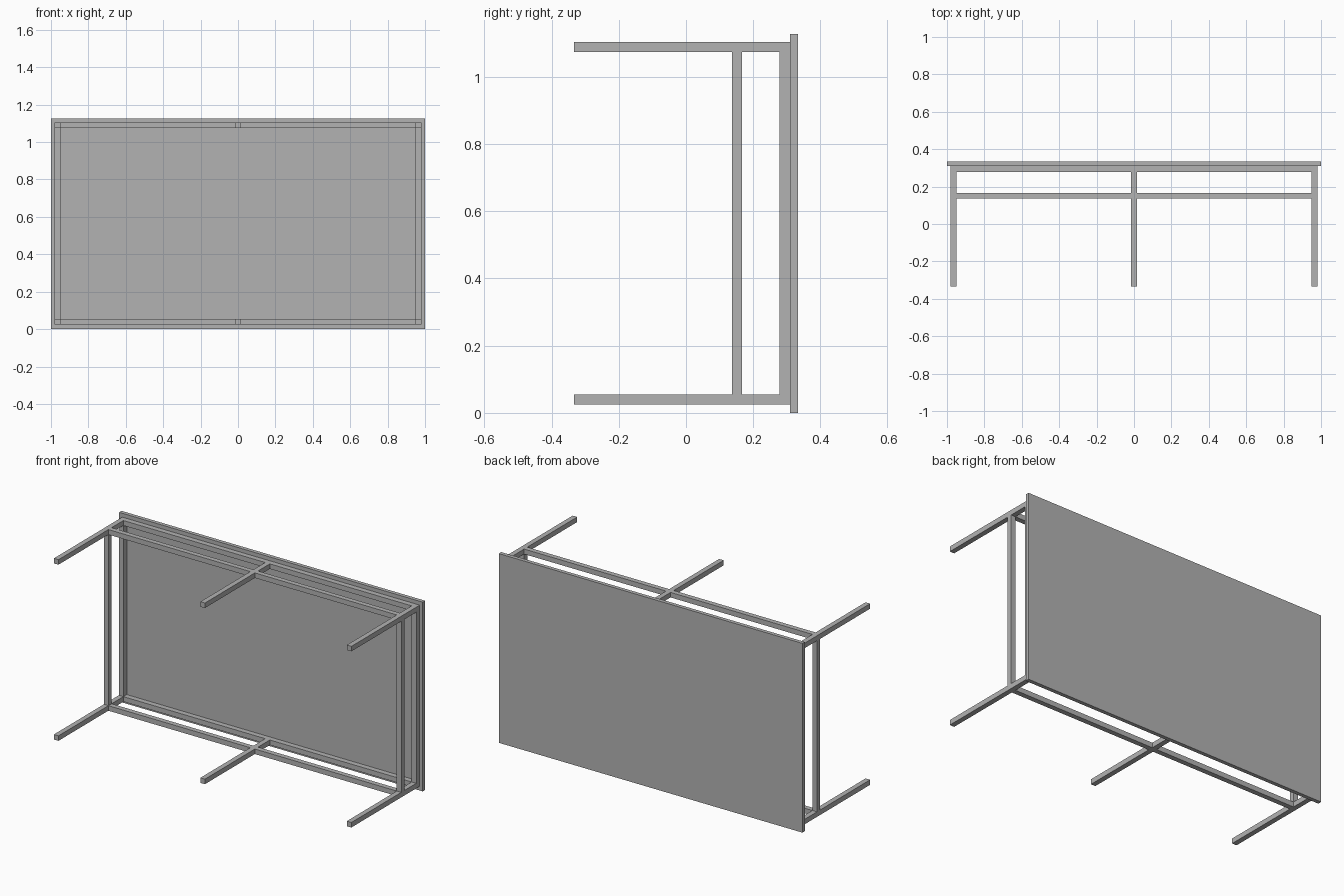
import bpy
import bmesh
from mathutils import Vector

cube = bpy.data.objects.get("Cube")
if cube:
    bpy.data.objects.remove(cube, do_unlink=True)

# Single plain grey material
grey = bpy.data.materials.new("plain_grey")
grey.use_nodes = True
color = (0.45, 0.45, 0.45, 1)
grey.diffuse_color = color
grey.node_tree.nodes["Principled BSDF"].inputs["Base Color"].default_value = color


def box(name, x, y, z):
    """Box spanning the given (low, high) range on each axis."""
    mesh = bpy.data.meshes.new(name)
    bm = bmesh.new()
    bmesh.ops.create_cube(bm, size=1)
    for v in bm.verts:
        v.co = Vector([(lo + hi) / 2 + c * (hi - lo)
                       for c, (lo, hi) in zip(v.co, (x, y, z))])
    bm.to_mesh(mesh)
    bm.free()
    mesh.materials.append(grey)
    obj = bpy.data.objects.new(name, mesh)
    bpy.context.collection.objects.link(obj)
    return obj


DEPTH = 0.333      # half of the table height, along y
UNDER = 0.31       # underside of the table top
BAR = 0.03         # thickness of legs and rails

columns = {"right": -0.98, "middle": -BAR / 2, "left": 0.95}
rows = {"lower": 0.025, "upper": 1.074}
levels = {"top": (0.278, UNDER), "mid": (0.137, 0.167)}

# Table top, standing on its long edge
box("table_top", (-1, 1), (UNDER, DEPTH), (0, 1.127))

# Six legs reaching forward
for row, z in rows.items():
    for side, x in columns.items():
        box(f"{row}_{side}_leg", (x, x + BAR), (-DEPTH, UNDER), (z, z + BAR))

xs = list(columns.values())
for level, y in levels.items():
    # Long rails, one piece between each pair of neighbouring legs
    for row, z in rows.items():
        for i, (a, b) in enumerate(zip(xs, xs[1:])):
            box(f"{row}_{level}_long_rail_{i + 1}", (a + BAR, b), y, (z, z + BAR))
    # End rails joining the legs at each short end
    for side in ("right", "left"):
        x = columns[side]
        box(f"{side}_{level}_end_rail", (x, x + BAR), y,
            (rows["lower"] + BAR, rows["upper"]))
